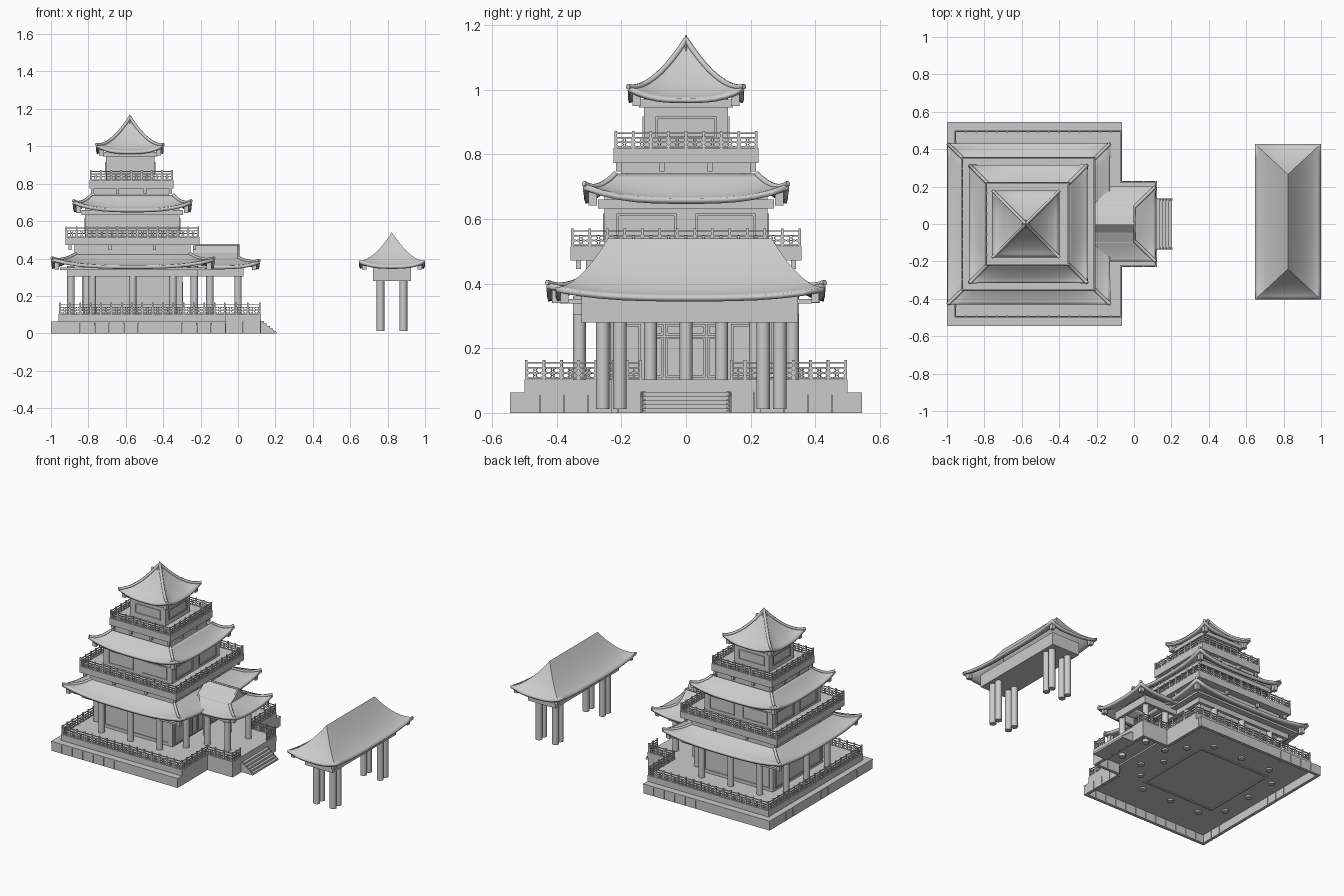
import bpy, bmesh
from math import pi, cos, sin
from mathutils import Matrix, Vector

if "Cube" in bpy.data.objects:
    bpy.data.objects.remove(bpy.data.objects["Cube"])

def finish(bm, name, smooth=False):
    me = bpy.data.meshes.new(name)
    bm.to_mesh(me)
    bm.free()
    ob = bpy.data.objects.new(name, me)
    bpy.context.collection.objects.link(ob)
    if smooth:
        bpy.ops.object.select_all(action='DESELECT')
        ob.select_set(True)
        bpy.context.view_layer.objects.active = ob
        bpy.ops.object.shade_smooth_by_angle(angle=0.6)
    return ob

def add_box(bm, x0, x1, y0, y1, z0, z1):
    m = Matrix.Translation(((x0+x1)/2, (y0+y1)/2, (z0+z1)/2)) @ Matrix.Diagonal((x1-x0, y1-y0, z1-z0, 1))
    bmesh.ops.create_cube(bm, size=1, matrix=m)

def boxes(name, items):
    bm = bmesh.new()
    for b in items:
        add_box(bm, *b)
    return finish(bm, name)

def frame(cx, cy, hx, hy, z0, z1, t):
    """four wall slabs around a rectangle"""
    return [(cx-hx, cx+hx, cy-hy, cy-hy+t, z0, z1), (cx-hx, cx+hx, cy+hy-t, cy+hy, z0, z1),
            (cx-hx, cx-hx+t, cy-hy+t, cy+hy-t, z0, z1), (cx+hx-t, cx+hx, cy-hy+t, cy+hy-t, z0, z1)]

def columns(name, pts, r, z0, z1):
    bm = bmesh.new()
    for x, y in pts:
        bmesh.ops.create_cone(bm, cap_ends=True, segments=16, radius1=r, radius2=r, depth=z1-z0,
                              matrix=Matrix.Translation((x, y, (z0+z1)/2)))
    finish(bm, name, True)

def tubes(name, paths, r):
    cu = bpy.data.curves.new(name, 'CURVE')
    cu.dimensions, cu.bevel_depth, cu.bevel_resolution, cu.use_fill_caps = '3D', r, 1, True
    for p in paths:
        sp = cu.splines.new('POLY')
        sp.points.add(len(p)-1)
        for q, v in zip(sp.points, p):
            q.co = (*v, 1)
    bpy.context.collection.objects.link(bpy.data.objects.new(name, cu))

def roof(name, cx, cy, ex, ey, tx, ty, z0, z1, lift, p=1.5, thick=.018, hips=True):
    """curved hip roof with lifted corners, eave half sizes ex, ey to top half sizes tx, ty"""
    nt, ns = 9, 12
    corners = [(-1, -1), (1, -1), (1, 1), (-1, 1)]
    def pt(t, a, b, s):
        z = z0+(z1-z0)*t**p + lift*(1-t)**2*abs(s)**3
        return (cx+a*(ex+(tx-ex)*t), cy+b*(ey+(ty-ey)*t), z)
    bm = bmesh.new()
    rows = []
    for i in range(nt+1):
        row = []
        for k in range(4):
            (a0, b0), (a1, b1) = corners[k], corners[(k+1) % 4]
            for j in range(ns):
                u = j/ns
                row.append(bm.verts.new(pt(i/nt, a0+(a1-a0)*u, b0+(b1-b0)*u, 2*u-1)))
        rows.append(row)
    n = 4*ns
    for r0, r1 in zip(rows, rows[1:]):
        for j in range(n):
            bm.faces.new((r0[j], r0[(j+1) % n], r1[(j+1) % n], r1[j]))
    bmesh.ops.remove_doubles(bm, verts=bm.verts, dist=1e-5)
    ob = finish(bm, name, True)
    so = ob.modifiers.new('thickness', 'SOLIDIFY')
    so.thickness, so.offset = thick, -1
    if hips:
        tubes(name+'_hip_ridges', [[pt(i/nt, a, b, 1) for i in range(nt+1)] for a, b in corners], .009)
        # bracket blocks under the lifted corners
        boxes(name+'_corner_brackets', [(cx+a*(ex-.028)-.013, cx+a*(ex-.028)+.013, cy+b*(ey-.028)-.013,
              cy+b*(ey-.028)+.013, z0-.022, z0+lift*.8-.01) for a, b in corners])

def railing(name, path, z, h):
    """posts, rails and oval lattice along axis-aligned runs"""
    bm = bmesh.new()
    for (xa, ya), (xb, yb) in zip(path, path[1:]):
        a, b = Vector((xa, ya, z)), Vector((xb, yb, z))
        n = max(1, round((b-a).length/.056))
        d = (b-a).normalized()
        side = Vector((-d.y, d.x, 0))*.0025
        for f, w in ((.06, .003), (.33, .002), (.6, .003), (.85, .003)):
            add_box(bm, min(xa, xb)-w, max(xa, xb)+w, min(ya, yb)-w, max(ya, yb)+w, z+h*f-.002, z+h*f+.002)
        for i in range(n+1):
            c = a.lerp(b, i/n)
            add_box(bm, c.x-.004, c.x+.004, c.y-.004, c.y+.004, z, z+h)
        for i in range(2*n):
            for f in (.195, .465):
                c = a.lerp(b, (i+.5)/(2*n))+Vector((0, 0, h*f))
                ring = []
                for k in range(8):
                    e = d*cos(k*pi/4)*.013+Vector((0, 0, sin(k*pi/4)*h*.14))
                    ring.append([bm.verts.new(c+e*q+side*w) for q, w in ((1, -1), (1, 1), (.72, 1), (.72, -1))])
                for k in range(8):
                    r0, r1 = ring[k], ring[(k+1) % 8]
                    for m in range(4):
                        bm.faces.new((r0[m], r1[m], r1[(m+1) % 4], r0[(m+1) % 4]))
    bmesh.ops.recalc_face_normals(bm, faces=bm.faces)
    finish(bm, name)

def panels(name, cx, h, rects, sides=(0, 1, 2, 3)):
    """raised frames on the walls of a square storey"""
    for k in sides:
        bars = []
        for x0, x1, z0, z1 in rects:
            t = .007
            bars += [(x0, x1, -h-.005, -h, z0, z0+t), (x0, x1, -h-.005, -h, z1-t, z1),
                     (x0, x0+t, -h-.005, -h, z0, z1), (x1-t, x1, -h-.005, -h, z0, z1)]
        ob = boxes(f'{name}_{k}', bars)
        ob.location.x, ob.rotation_euler.z = cx, k*pi/2

def block_wall(x0, x1, y0, y1, z1):
    """one run of masonry blocks along its longer axis"""
    L = max(x1-x0, y1-y0)
    n = max(1, round(L/.075))
    out = []
    for i in range(n):
        a, b = i/n*L+.001, (i+1)/n*L-.001
        out.append((x0+a, x0+b, y0, y1, 0, z1) if x1-x0 > y1-y0 else (x0, x1, y0+a, y0+b, 0, z1))
    return out

# stone platform: hollow block walls and deck, with porch extension
T = .02
walls = []
for w in ((-1, -.065, -.545, -.545+T, .06), (-1, -.065, .545-T, .545, .06), (-1, -1+T, -.525, .525, .06),
          (-.085, -.065, -.525, -.23, .06), (-.085, -.065, .23, .525, .06),
          (-.065, .122, -.23, -.21, .1), (-.065, .122, .21, .23, .1), (.102, .122, -.21, .21, .1)):
    walls += block_wall(*w)
boxes('platform_walls', walls)
boxes('platform_deck', [(-1, -.065, -.545, .545, .055, .063), (-.96, -.065, -.5, .5, .063, .104),
                        (-.066, .122, -.23, .23, .065, .104)])
boxes('stairs', [(.12, .204-i*.016, -.133, .133, i*.013, (i+1)*.013) for i in range(5)])
bm = bmesh.new()
for s in (-1, 1):
    v = [bm.verts.new((x, s*y, z)) for y in (.126, .136) for x, z in ((.12, 0), (.205, 0), (.205, .006), (.12, .068))]
    for f in ((0, 1, 2, 3), (7, 6, 5, 4), (0, 4, 5, 1), (1, 5, 6, 2), (2, 6, 7, 3), (3, 7, 4, 0)):
        bm.faces.new([v[i] for i in f])
bmesh.ops.recalc_face_normals(bm, faces=bm.faces)
finish(bm, 'stair_sides')
for s in (-1, 1):
    railing('platform_railing', [(.115, s*.14), (.115, s*.225), (-.07, s*.225), (-.07, s*.494), (-.954, s*.494), (-.954, 0)], .104, .06)

# ground storey
C1 = -.563
boxes('ground_storey_walls', frame(C1, 0, .265, .265, .05, .45, .014))
panels('ground_storey_panels', C1, .265, [(-.24, .24, .12, .33)], (0, 2, 3))
panels('ground_storey_doors', C1, .265, [(-.13+i*.065, -.07+i*.065, .11, .235) for i in range(4)] +
       [(-.13+i*.065, -.07+i*.065, .24, .275) for i in range(4)] + [(-.25, -.14, .11, .275), (.14, .25, .11, .275)], (1,))
columns('ground_columns', [(C1+x, y) for i in (-.215, 0, .215) for s in (-.33, .33) for x, y in ((i, s), (s, i))], .02, .045, .36)
boxes('eave_beams', frame(C1, 0, .35, .35, .305, .345, .02) + frame(C1, 0, .39, .39, .338, .352, .05))
roof('lower_roof', -.562, 0, .435, .43, .295, .295, .362, .432, .042, 1.4)

# upper storeys: balcony, walls, panels and roof
def balcony(name, cx, h, sup, z0, z1, rail_h):
    boxes(name+'_floor', [(cx-h, cx+h, -h, h, z0, z1)] + frame(cx, 0, sup, sup, z0-.06, z0, .02))
    e = h-.006
    railing(name+'_railing', [(cx-e, -e), (cx+e, -e), (cx+e, e), (cx-e, e), (cx-e, -e)], z1, rail_h)
    q = [-h*.93, -h*.33, h*.33, h*.93]
    boxes(name+'_brackets', [(cx+x-.008, cx+x+.008, y-.008, y+.008, z0-.026, z0) for x in q for y in q
                             if abs(x) > h*.5 or abs(y) > h*.5])

balcony('middle_balcony', -.565, .358, .31, .472, .515, .056)
boxes('middle_storey_walls', [(-.817, -.313, -.252, .252, .5, .68)])
panels('middle_storey_panels', -.565, .252, [(-.215, -.03, .53, .617), (.03, .215, .53, .617)])
boxes('middle_eave_beams', frame(-.565, 0, .272, .272, .632, .66, .03))
roof('middle_roof', -.565, 0, .316, .316, .218, .218, .664, .74, .046, 1.4)
balcony('top_balcony', -.57, .224, .2, .773, .82, .053)
boxes('top_storey_walls', [(-.706, -.446, -.13, .13, .81, .99)])
panels('top_storey_panels', -.576, .13, [(-.095, .095, .85, .917)])
boxes('top_eave_beams', frame(-.576, 0, .145, .145, .945, .97, .03))
roof('top_roof', -.578, 0, .18, .18, 0, 0, .972, 1.155, .038, 1.55, .014)
bm = bmesh.new()
bmesh.ops.create_cone(bm, cap_ends=True, segments=4, radius1=.024, radius2=.001, depth=.05,
                      matrix=Matrix.Translation((-.578, 0, 1.145)))
finish(bm, 'roof_finial')

# entrance porch with a gable above a hipped skirt
columns('porch_columns', [(x, y) for x in (0, -.15) for y in (-.11, .11)], .02, .045, .36)
boxes('porch_beams', frame(-.1, 0, .13, .14, .305, .355, .02))
roof('porch_skirt_roof', -.11, 0, .225, .2, .112, .09, .36, .405, .03, 1.3)
bm = bmesh.new()
prof = [(-.095, .403), (-.045, .43), (0, .472), (.045, .43), (.095, .403)]
f = bm.faces.new([bm.verts.new((-.24, y, z)) for y, z in prof])
g = bmesh.ops.extrude_face_region(bm, geom=[f])
bmesh.ops.translate(bm, verts=[v for v in g['geom'] if isinstance(v, bmesh.types.BMVert)], vec=(.242, 0, 0))
bmesh.ops.recalc_face_normals(bm, faces=bm.faces)
finish(bm, 'porch_gable_roof')
tubes('porch_ridge', [[(-.24, 0, .472), (.004, 0, .472)], [(.002, y, z) for y, z in prof]], .006)

# free-standing gate
GX, GY = .823, .012
columns('gate_columns', [(GX+x, GY+y) for x in (-.061, .061) for y in (-.27, -.217, .227, .278)], .021, .012, .29)
boxes('gate_beam', [(GX-.102, GX+.102, GY-.335, GY+.335, .28, .362)])
roof('gate_roof', GX, GY, .176, .416, 0, .253, .36, .54, .03, 1.5, .016, False)
boxes('gate_corner_brackets', [(GX+a*.148-.012, GX+a*.148+.012, GY+b*.388-.012, GY+b*.388+.012, .342, .375)
                               for a in (-1, 1) for b in (-1, 1)])
